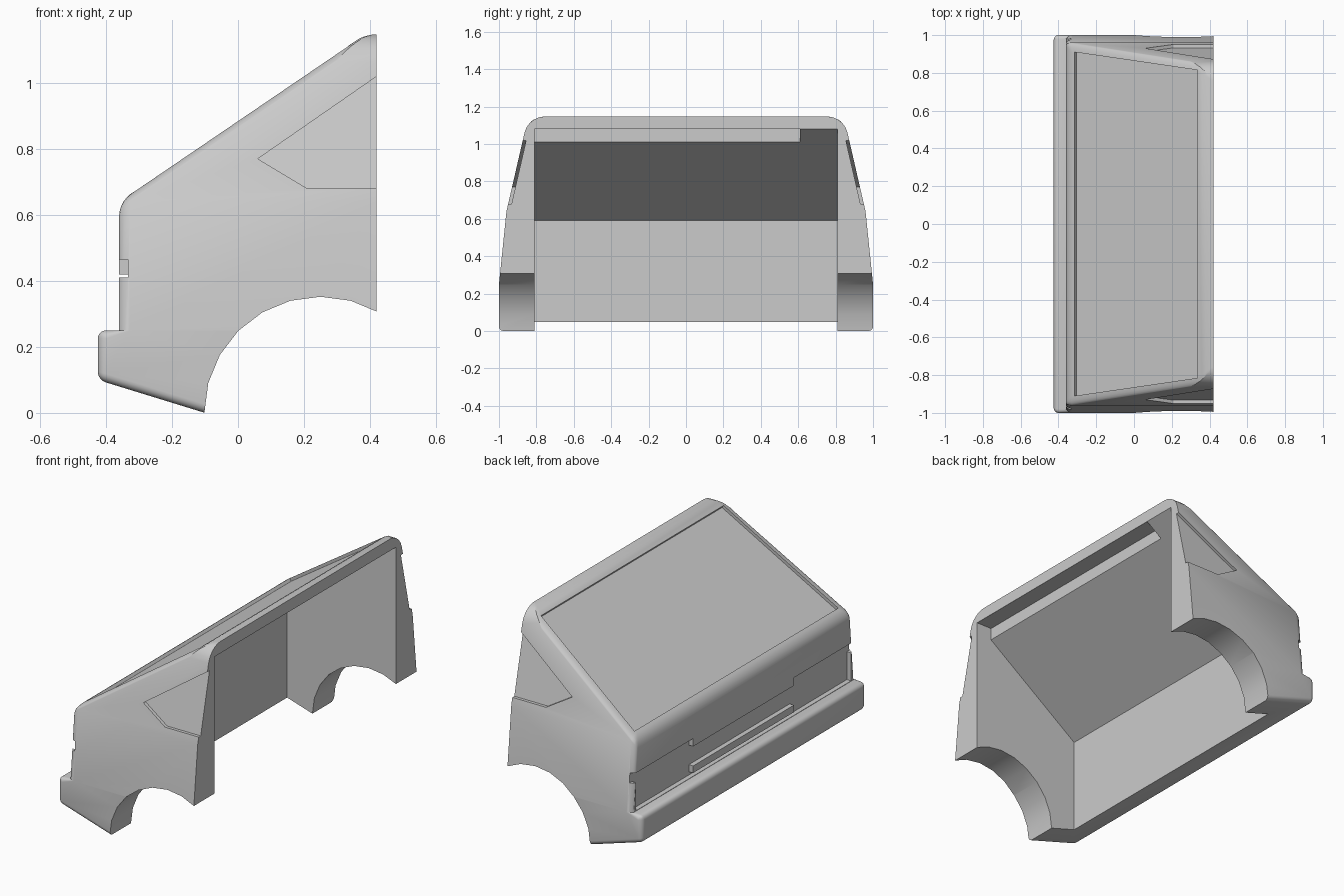
import bpy, bmesh, math
from mathutils import Vector

if "Cube" in bpy.data.objects:
    bpy.data.objects.remove(bpy.data.objects["Cube"])

grey = bpy.data.materials.new("plain_grey")
grey.use_nodes = True
grey.diffuse_color = (0.6, 0.6, 0.6, 1)
grey.node_tree.nodes["Principled BSDF"].inputs["Base Color"].default_value = (0.6, 0.6, 0.6, 1)


def prism(name, points, vec):
    """Solid made by sweeping a flat polygon along a vector."""
    bm = bmesh.new()
    face = bm.faces.new([bm.verts.new(p) for p in points])
    swept = bmesh.ops.extrude_face_region(bm, geom=[face], use_keep_orig=True)["geom"]
    bmesh.ops.translate(bm, vec=vec, verts=[g for g in swept if isinstance(g, bmesh.types.BMVert)])
    bmesh.ops.recalc_face_normals(bm, faces=bm.faces)
    mesh = bpy.data.meshes.new(name)
    bm.to_mesh(mesh)
    bm.free()
    mesh.materials.append(grey)
    obj = bpy.data.objects.new(name, mesh)
    bpy.context.collection.objects.link(obj)
    return obj


def side_prism(name, profile, y0, y1):
    return prism(name, [(x, y0, z) for x, z in profile], (0, y1 - y0, 0))


def apply(obj, mod):
    bpy.context.view_layer.objects.active = obj
    bpy.ops.object.modifier_apply(modifier=mod.name)


def cut(obj, cutter):
    cutter.hide_render = True
    mod = obj.modifiers.new("cut", "BOOLEAN")
    mod.object, mod.operation, mod.solver = cutter, "DIFFERENCE", "EXACT"
    apply(obj, mod)
    bpy.data.objects.remove(cutter)


WAIST, ROOF, BACK, NOSE = 0.64, 1.147, 0.42, -0.36


def half_width(z):
    """Body sides lean in gently above the bumper and more above the waist."""
    if z <= 0.25:
        return 1.0
    if z <= WAIST:
        return 1.0 - 0.04 * (z - 0.25) / (WAIST - 0.25)
    return 0.96 - 0.23 * (z - WAIST)


def slope_z(x):
    return 0.885 + 0.681 * x


# Cab shell with bumper
shell = side_prism("cab_shell", [(-0.425, 0.1), (-0.425, 0.25), (NOSE, 0.25), (NOSE, WAIST),
                                 (0.385, ROOF), (BACK, ROOF), (BACK, 0), (-0.1, 0)], -1, 1)
bm = bmesh.new()
bm.from_mesh(shell.data)
for z in (0.25, WAIST):
    bmesh.ops.bisect_plane(bm, geom=bm.verts[:] + bm.edges[:] + bm.faces[:], dist=0.0001,
                           plane_co=(0, 0, z), plane_no=(0, 0, 1))
for v in bm.verts:
    v.co.y *= half_width(v.co.z)
bm.normal_update()

# Rounded edges, wider on the roof than on the bumper
weights = bm.edges.layers.float.new("bevel_weight_edge")
for e in bm.edges:
    a, b = (v.co for v in e.verts)
    mid = (a + b) / 2
    across = abs(a.y - b.y) > 1
    sharp = len(e.link_faces) == 2 and e.calc_face_angle(0) > 0.5
    if not sharp or mid.x > BACK - 0.001 or (mid.z < 0.001 and not across):
        continue
    if mid.z > ROOF - 0.01:
        e[weights] = 0.3 if across else 0.85
    elif mid.z > WAIST + 0.01:
        e[weights] = 0.5
    elif mid.z > WAIST - 0.01:
        e[weights] = 0.4 if across else 0
    elif mid.z > 0.26:
        e[weights] = 0.15
    elif mid.x < NOSE - 0.01 or (mid.z < 0.1 and not across):
        e[weights] = 0.25
bm.to_mesh(shell.data)
bm.free()
bevel = shell.modifiers.new("round", "BEVEL")
bevel.limit_method, bevel.width, bevel.segments = "WEIGHT", 0.1, 5
bevel.use_clamp_overlap = False
apply(shell, bevel)

# Hollow interior, roof shelf recess and wheel arches
cut(shell, side_prism("interior", [(-0.26, -0.1), (-0.26, 0.59), (0.5, 1.138), (0.5, -0.1)], -0.81, 0.81))
cut(shell, side_prism("shelf", [(0.323, 0.95), (0.323, 1.08), (0.5, 1.08), (0.5, 0.95)], -0.81, 0.61))
arch = [(0.25 + 0.352 * math.cos(i * math.tau / 24), 0.352 * math.sin(i * math.tau / 24)) for i in range(24)]
cut(shell, side_prism("arches", arch, -1.2, 1.2))

# Recessed nose panel, with a groove running out through both sides
half = [(0.96, 0.252), (0.96, 0.41), (1.1, 0.41), (1.1, 0.465), (0.45, 0.465), (0.45, 0.42)]
panel = half + [(-y, z) for y, z in reversed(half)]
cut(shell, prism("nose_panel", [(-0.6, y, z) for y, z in panel], (0.267, 0, 0)))

# Windscreen recess
normal = Vector((-0.681, 0, 1)).normalized()
corners = [(-0.315, -0.91), (0.335, -0.815), (0.335, 0.815), (-0.315, 0.91)]
cut(shell, prism("windscreen", [Vector((x, y, slope_z(x))) - normal * 0.018 for x, y in corners], normal * 0.1))

# Side window recesses
window = [(0.06, 0.77), (0.5, 1.075), (0.5, 0.68), (0.21, 0.68)]
for s in (-1, 1):
    cut(shell, prism("side_window", [(x, s * (half_width(z) - 0.018), z) for x, z in window], (0, s * 0.2, 0)))

# Trim bar on the nose
bar = side_prism("nose_bar", [(NOSE, 0.27), (NOSE, 0.31), (-0.32, 0.31), (-0.32, 0.27)], -0.45, 0.45)

for obj in (shell, bar):
    bpy.ops.object.select_all(action="DESELECT")
    obj.select_set(True)
    bpy.context.view_layer.objects.active = obj
    bpy.ops.object.shade_smooth_by_angle(angle=math.radians(30))
